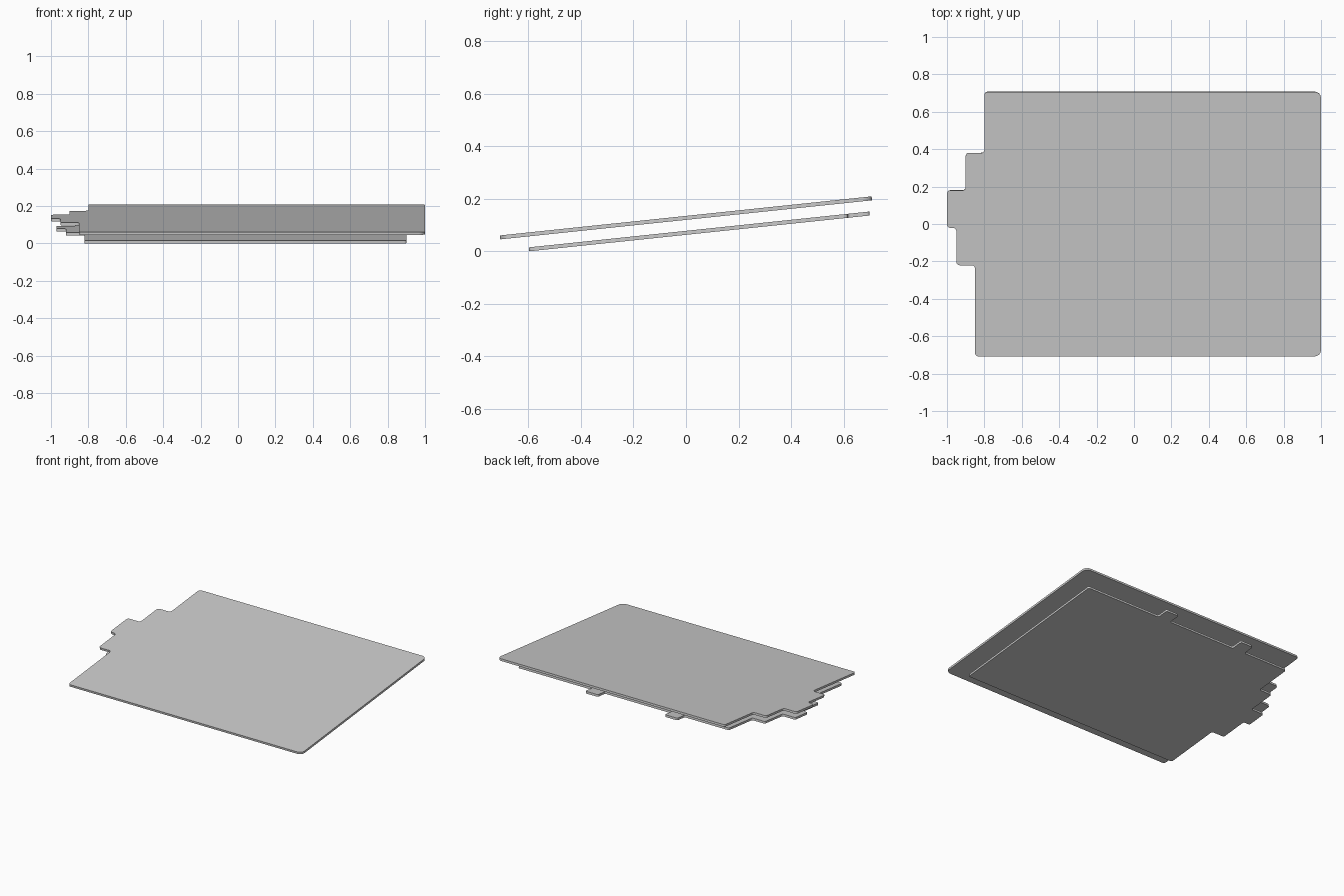
import bpy, bmesh, math
from mathutils import Vector

if "Cube" in bpy.data.objects:
    bpy.data.objects.remove(bpy.data.objects["Cube"])

TILT = math.radians(6)
THICK = 0.015


def tilted_plate(name, corners, radius_of, mid_z, steps=6):
    """Flat plate with right-angled, rounded corners, tilted about x.
    Corners are given as seen from the top."""
    pts = [Vector((x, y / math.cos(TILT))) for x, y in corners]
    outline = []
    for i, p in enumerate(pts):
        d1 = (pts[i - 1] - p).normalized()
        d2 = (pts[(i + 1) % len(pts)] - p).normalized()
        r = radius_of(p)
        for k in range(steps + 1):
            a = k / steps * math.pi / 2
            outline.append(p + r * (d1 + d2) - r * (d2 * math.cos(a) + d1 * math.sin(a)))

    bm = bmesh.new()
    face = bm.faces.new([bm.verts.new((v.x, v.y, -THICK / 2)) for v in outline])
    res = bmesh.ops.extrude_face_region(bm, geom=[face])
    top = [g for g in res["geom"] if isinstance(g, bmesh.types.BMVert)]
    bmesh.ops.translate(bm, verts=top, vec=(0, 0, THICK))
    bmesh.ops.recalc_face_normals(bm, faces=bm.faces)
    mesh = bpy.data.meshes.new(name)
    bm.to_mesh(mesh)
    bm.free()

    obj = bpy.data.objects.new(name, mesh)
    bpy.context.collection.objects.link(obj)
    obj.location.z = mid_z
    obj.rotation_euler.x = TILT
    bpy.ops.object.select_all(action='DESELECT')
    obj.select_set(True)
    bpy.context.view_layer.objects.active = obj
    bpy.ops.object.shade_smooth_by_angle(angle=math.radians(30))
    return obj


def stepped_side(xs, ys):
    """Left edge staircase from back to front."""
    side = []
    for i, x in enumerate(xs):
        side += [(x, ys[i]), (x, ys[i + 1])]
    return side


# Upper plate
upper = [(1.0, -0.707), (1.0, 0.707)]
upper += stepped_side([-0.8, -0.9, -1.0, -0.95, -0.85],
                      [0.707, 0.38, 0.18, -0.02, -0.22, -0.707])
tilted_plate("upper_plate", upper, lambda p: 0.035 if p.x > 0 else 0.018, 0.1273)

# Lower plate with two tabs on the back edge
lower = [(0.9, -0.597), (0.9, 0.615)]
for x in (0.31, -0.32):
    lower += [(x, 0.615), (x, 0.698), (x - 0.1, 0.698), (x - 0.1, 0.615)]
lower += stepped_side([-0.77, -0.87, -0.97, -0.92, -0.82],
                      [0.615, 0.35, 0.15, 0.01, -0.19, -0.597])
tilted_plate("lower_plate", lower, lambda p: 0.012, 0.0704)
